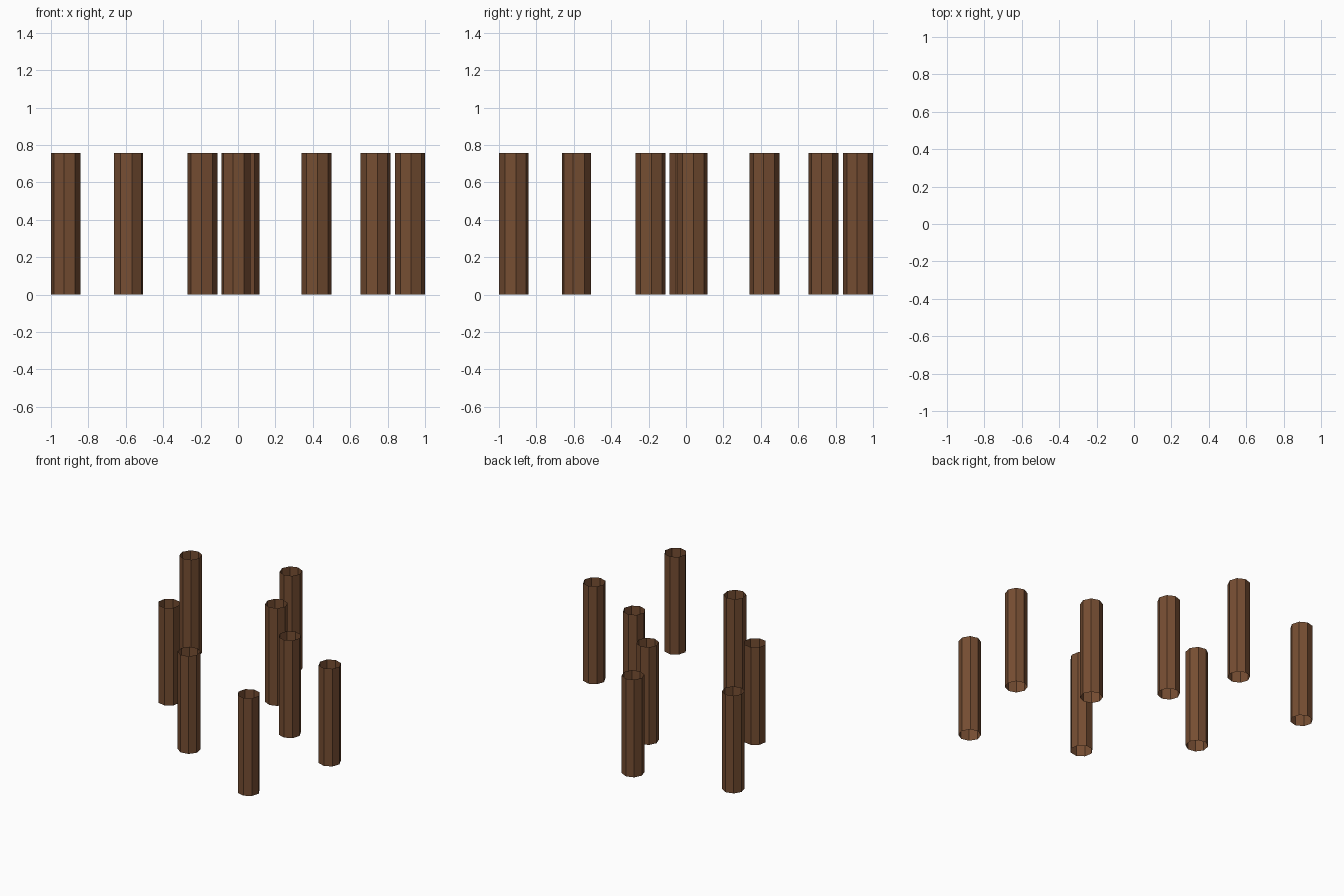
import bpy
import math

if "Cube" in bpy.data.objects:
    bpy.data.objects.remove(bpy.data.objects["Cube"])

RADIUS = 0.08
HEIGHT = 0.757

wood = bpy.data.materials.new("brown_wood")
wood.diffuse_color = (0.18, 0.075, 0.032, 1.0)
wood.use_nodes = True
wood.node_tree.nodes["Principled BSDF"].inputs["Base Color"].default_value = wood.diffuse_color


def post(name, x, y, turn):
    """Open eight-sided tube standing on the ground."""
    bpy.ops.mesh.primitive_cylinder_add(
        vertices=8, radius=RADIUS, depth=HEIGHT, end_fill_type='NOTHING',
        location=(x, y, HEIGHT / 2), rotation=(0, 0, math.radians(turn)))
    ob = bpy.context.object
    ob.name = name
    ob.data.materials.append(wood)


# Four posts, each mirrored across the x = y diagonal
layout = [
    ("outer_corner", -0.92, 0.735, -8),
    ("outer_side", -0.19, 0.92, -4),
    ("middle", -0.585, -0.01, 13),
    ("inner", 0.035, 0.42, -4),
]
for name, x, y, turn in layout:
    post(name + "_post_a", x, y, turn)
    post(name + "_post_b", y, x, -turn)
